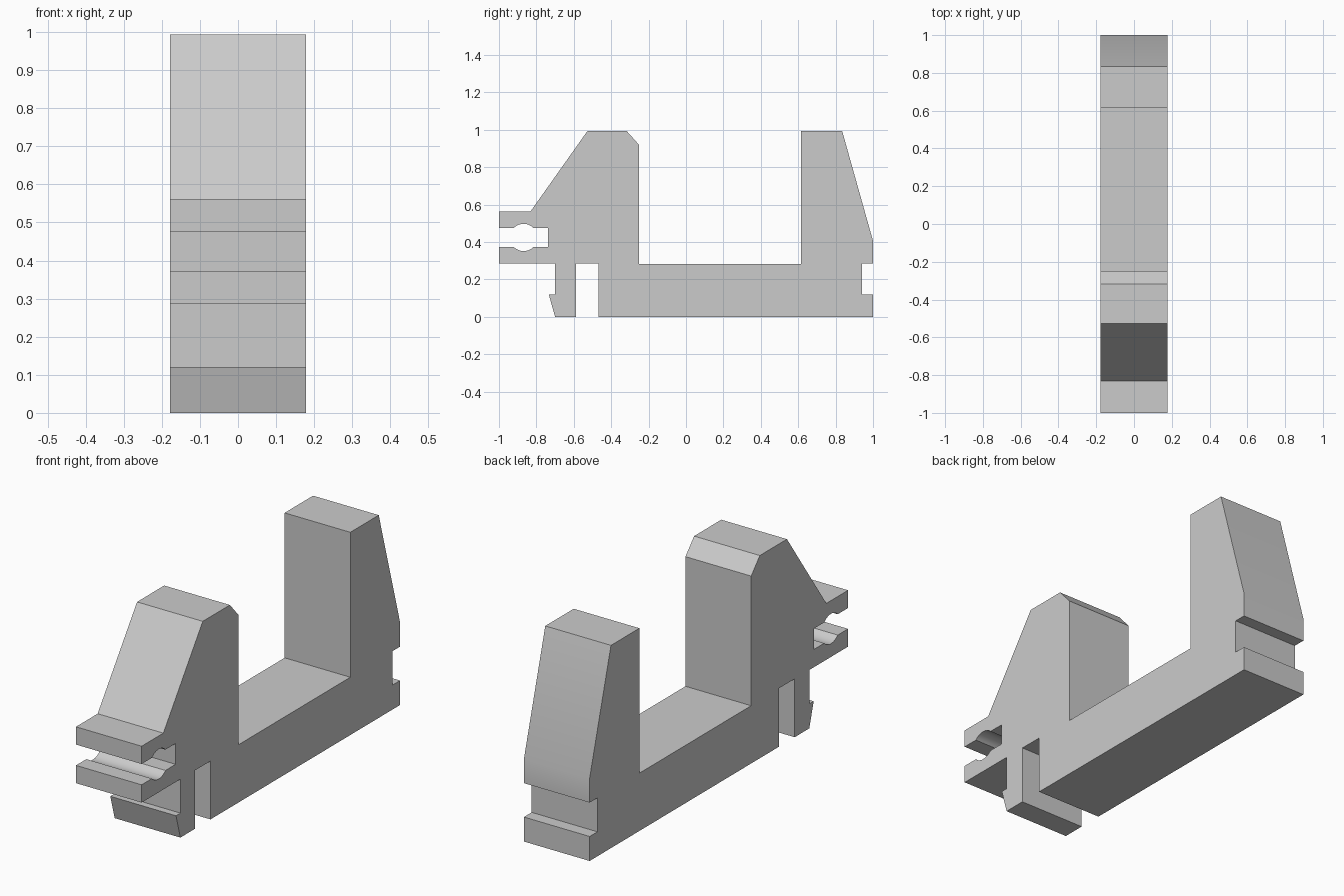
import bpy, bmesh, math

cube = bpy.data.objects.get("Cube")
if cube:
    bpy.data.objects.remove(cube, do_unlink=True)

HALF_WIDTH = 0.178
SLOT_Y, SLOT_Z, BORE_RADIUS = -0.868, 0.424, 0.073
SLOT_HALF = 0.051

grey = bpy.data.materials.new("plain grey")
grey.use_nodes = True
colour = (0.6, 0.6, 0.6, 1)
grey.diffuse_color = colour
grey.node_tree.nodes["Principled BSDF"].inputs["Base Color"].default_value = colour


def bore_arc(side, steps=12):
    """Bore arc bulging out of the slot; side is 1 for the upper lip, -1 for the lower."""
    start = math.asin(SLOT_HALF / BORE_RADIUS)
    points = []
    for i in range(steps + 1):
        a = start + (math.pi - 2 * start) * i / steps
        points.append((SLOT_Y + BORE_RADIUS * math.cos(a),
                       SLOT_Z + side * BORE_RADIUS * math.sin(a)))
    return points


slot_top, slot_bottom = SLOT_Z + SLOT_HALF, SLOT_Z - SLOT_HALF

# Side profile (y, z), following the outline from the lower jaw lip
profile = [(-1, 0.286), (-1, slot_bottom)]
profile += bore_arc(-1)[::-1]                                    # lower bore half
profile += [(-0.737, slot_bottom), (-0.737, slot_top)]           # slot end
profile += bore_arc(1)                                           # upper bore half
profile += [(-1, slot_top), (-1, 0.562), (-0.832, 0.562)]        # upper lip
profile += [(-0.527, 0.993), (-0.317, 0.993), (-0.25, 0.918)]    # front post
profile += [(-0.25, 0.283), (0.615, 0.283)]                      # floor
profile += [(0.615, 0.993), (0.835, 0.993), (1, 0.405)]          # rear post
profile += [(1, 0.286), (0.94, 0.286), (0.94, 0.12), (1, 0.12)]  # rear notch
profile += [(1, 0), (-0.467, 0), (-0.467, 0.286)]                # base
profile += [(-0.587, 0.286), (-0.587, 0), (-0.7, 0)]             # clip leg
profile += [(-0.734, 0.12), (-0.7, 0.12), (-0.7, 0.286)]         # clip hook

# Extrude the profile across the width
bm = bmesh.new()
face = bm.faces.new([bm.verts.new((-HALF_WIDTH, y, z)) for y, z in profile])
extruded = bmesh.ops.extrude_face_region(bm, geom=[face])
bmesh.ops.translate(bm, vec=(2 * HALF_WIDTH, 0, 0),
                    verts=[v for v in extruded["geom"] if isinstance(v, bmesh.types.BMVert)])
bmesh.ops.recalc_face_normals(bm, faces=bm.faces)
mesh = bpy.data.meshes.new("clip_bracket")
bm.to_mesh(mesh)
bm.free()
mesh.materials.append(grey)

bracket = bpy.data.objects.new("clip_bracket", mesh)
bpy.context.collection.objects.link(bracket)
bpy.ops.object.select_all(action="DESELECT")
bracket.select_set(True)
bpy.context.view_layer.objects.active = bracket
bpy.ops.object.shade_smooth_by_angle(angle=math.radians(30))
